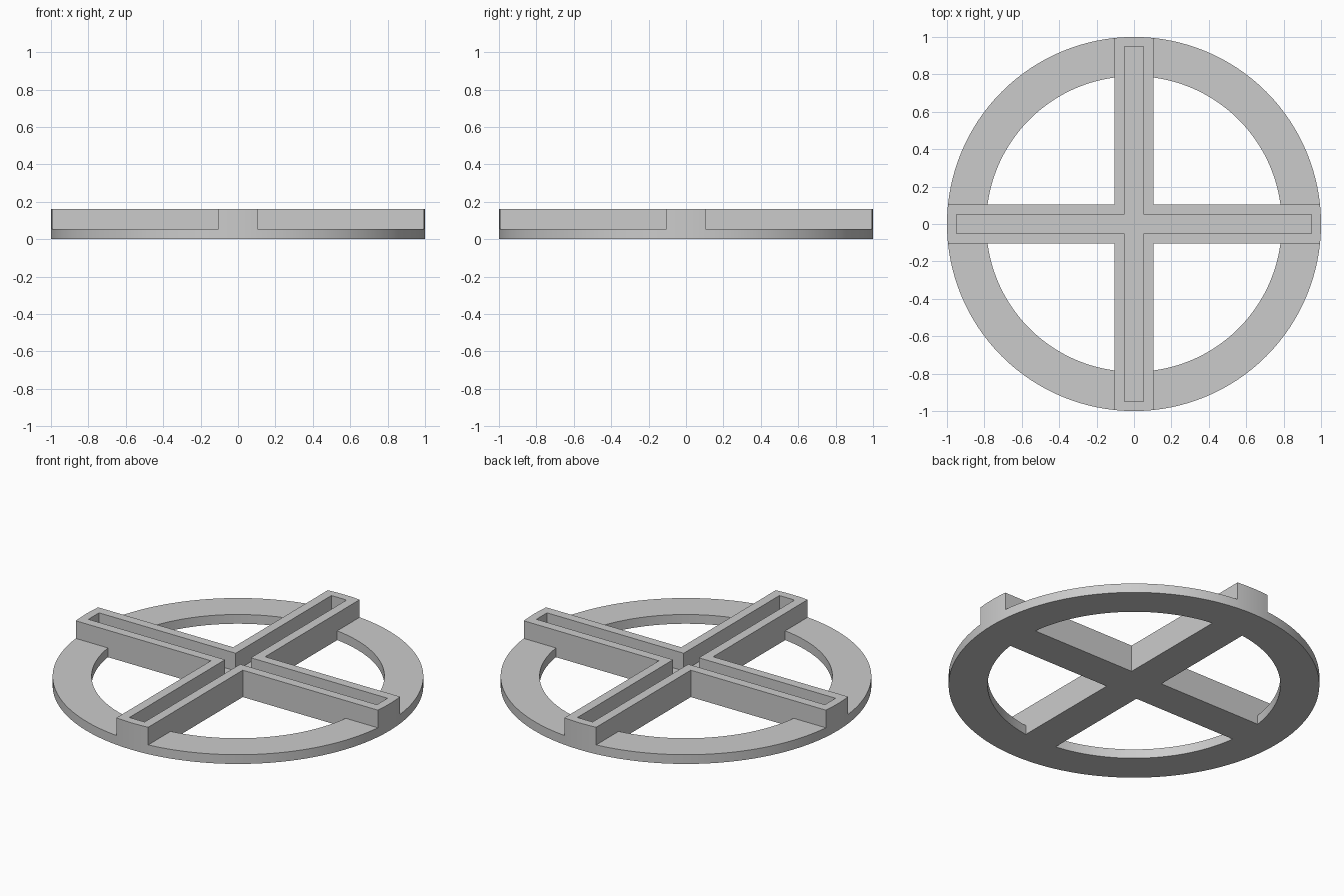
import bpy
import bmesh
from math import radians
from mathutils import Matrix

if "Cube" in bpy.data.objects:
    bpy.data.objects.remove(bpy.data.objects["Cube"], do_unlink=True)

ARM = 0.105      # half width of a cross arm
SLOT = 0.05      # half width of the channel in the arms
INNER = 0.79     # inner radius of the ring
BASE = 0.055     # thickness of the ring and of the channel floor
TOP = 0.16       # height of the arms

grey = bpy.data.materials.new("plain grey")
grey.use_nodes = True
colour = (0.6, 0.6, 0.6, 1)
grey.diffuse_color = colour
grey.node_tree.nodes["Principled BSDF"].inputs["Base Color"].default_value = colour


def add_object(name, bm):
    mesh = bpy.data.meshes.new(name)
    bm.to_mesh(mesh)
    bm.free()
    mesh.materials.append(grey)
    obj = bpy.data.objects.new(name, mesh)
    bpy.context.collection.objects.link(obj)
    return obj


def disc(name, radius, z0, z1):
    bm = bmesh.new()
    bmesh.ops.create_cone(bm, cap_ends=True, segments=128, radius1=radius, radius2=radius,
                          depth=z1 - z0, matrix=Matrix.Translation((0, 0, (z0 + z1) / 2)))
    return add_object(name, bm)


def boxes(name, items):
    bm = bmesh.new()
    for centre, size in items:
        bmesh.ops.create_cube(bm, size=1, matrix=Matrix.Translation(centre) @ Matrix.Diagonal((*size, 1)))
    return add_object(name, bm)


def quadrants(name, z0, z1):
    # four blocks that fill the space between the arms
    mid = ARM + 1
    return boxes(name, [((sx * mid, sy * mid, (z0 + z1) / 2), (2, 2, z1 - z0))
                        for sx in (-1, 1) for sy in (-1, 1)])


def combine(target, cutter, operation):
    mod = target.modifiers.new(operation.title(), "BOOLEAN")
    mod.operation = operation
    mod.solver = "EXACT"
    mod.object = cutter
    bpy.context.view_layer.objects.active = target
    bpy.ops.object.modifier_apply(modifier=mod.name)
    bpy.data.objects.remove(cutter, do_unlink=True)


# Round blank, lowered to the ring height between the arms
frame = disc("cross_ring_frame", 1, 0, TOP)
combine(frame, quadrants("recess_cutter", BASE, 1), "DIFFERENCE")

# Open quarter windows inside the ring
window = disc("window_cutter", INNER, -0.5, 0.5)
combine(window, quadrants("quadrant_blocks", -1, 1), "INTERSECT")
combine(frame, window, "DIFFERENCE")

# Cross-shaped channel along the arms
for size in ((1.9, 2 * SLOT, 1), (2 * SLOT, 1.9, 1)):
    combine(frame, boxes("channel_cutter", [((0, 0, BASE + 0.5), size)]), "DIFFERENCE")

# Smooth curved walls with sharp rims
bpy.ops.object.select_all(action="DESELECT")
frame.select_set(True)
bpy.context.view_layer.objects.active = frame
bpy.ops.object.shade_smooth_by_angle(angle=radians(30))
